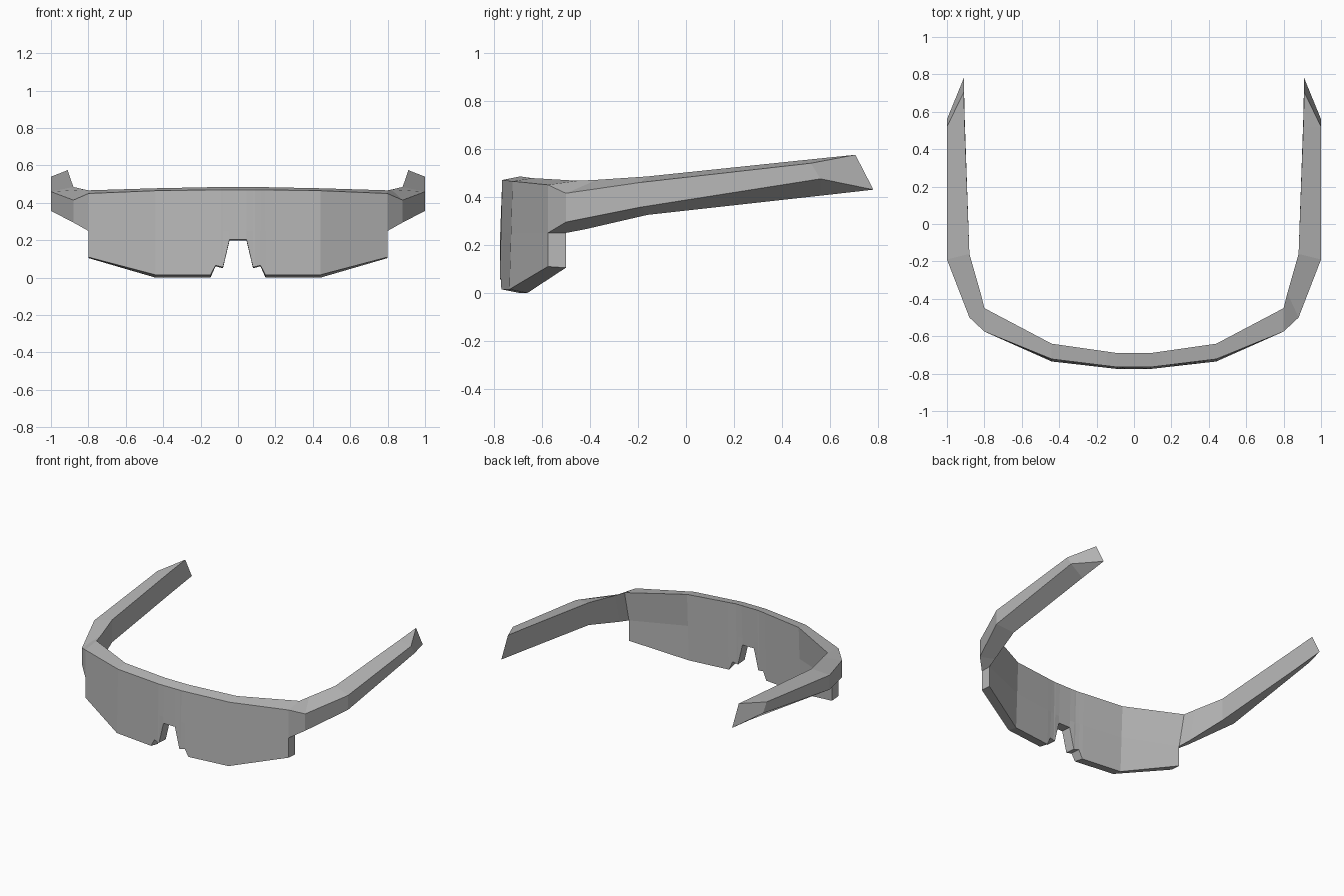
import bpy
import bmesh
from mathutils import Vector

cube = bpy.data.objects.get("Cube")
if cube:
    bpy.data.objects.remove(cube, do_unlink=True)

grey = bpy.data.materials.new("matte grey")
grey.use_nodes = True
grey.diffuse_color = (0.48, 0.48, 0.48, 1)
bsdf = grey.node_tree.nodes["Principled BSDF"]
bsdf.inputs["Base Color"].default_value = grey.diffuse_color
bsdf.inputs["Roughness"].default_value = 0.8


def loft(name, rings, bridges, caps):
    """Join matching rings of points; bridges lists the ring sides to fill."""
    bm = bmesh.new()
    loops = [[bm.verts.new(p) for p in ring] for ring in rings]
    for a, b in zip(loops, loops[1:]):
        for i in bridges:
            j = (i + 1) % len(a)
            bm.faces.new((a[i], a[j], b[j], b[i]))
    for ring, corners in caps:
        bm.faces.new([loops[ring][c] for c in corners])
    bmesh.ops.recalc_face_normals(bm, faces=bm.faces)
    mesh = bpy.data.meshes.new(name)
    bm.to_mesh(mesh)
    bm.free()
    mesh.materials.append(grey)
    obj = bpy.data.objects.new(name, mesh)
    bpy.context.collection.objects.link(obj)
    return obj


def mirrored(points):
    return [(-x, y, z) for x, y, z in points]


# Wrap-around shield: cross-sections follow these bend lines outwards
BENDS = (0.09, 0.44, 0.80)
FRONT_TOP = ((-0.765, 0.47), (-0.722, 0.465), (-0.575, 0.45))
BACK_TOP = ((-0.69, 0.485), (-0.64, 0.478), (-0.45, 0.467))
FRONT_LOW = (-0.775, -0.735, -0.575)
BACK_LOW = (-0.70, -0.66, -0.50)
MID_Z = 0.25


def along(x, values):
    """Interpolate values given at the bend lines."""
    if x <= BENDS[0]:
        return values[0]
    k = 0 if x <= BENDS[1] else 1
    t = (x - BENDS[k]) / (BENDS[k + 1] - BENDS[k])
    return values[k] + (values[k + 1] - values[k]) * t


def section(x, low):
    ft_y, ft_z = (along(x, [p[i] for p in FRONT_TOP]) for i in (0, 1))
    bt_y, bt_z = (along(x, [p[i] for p in BACK_TOP]) for i in (0, 1))
    fl, bl = along(x, FRONT_LOW), along(x, BACK_LOW)
    # Lower edge drops slightly to the back, except over the nose bridge
    drop = 0.015 if low < 0.03 else 0.005
    half = (ft_z - MID_Z) / (ft_z - low)
    back_half = half + (1 - half) * max(0, (x - 0.44) / 0.36)
    return [(x, ft_y, ft_z), (x, ft_y + (fl - ft_y) * half, MID_Z),
            (x, fl, low), (x, bl, low - drop),
            (x, bt_y + (bl - bt_y) * back_half, MID_Z), (x, bt_y, bt_z)]


# Lower outline from the nose notch to the outer corner
outline = ((0.045, 0.205), (0.08, 0.057), (0.09, 0.058), (0.12, 0.066),
           (0.147, 0.015), (0.44, 0.015), (0.80, 0.11))
half = [section(x, low) for x, low in outline]
rings = [mirrored(r) for r in reversed(half)] + half
side = (1, 2, 3, 4)
loft("shield", rings, range(6), [(0, side), (-1, side)])

# Temple arms: outer top, outer bottom, inner bottom, inner top
arm = [
    [(0.80, -0.575, 0.45), (0.80, -0.575, 0.25),
     (0.80, -0.50, 0.25), (0.80, -0.45, 0.467)],
    [(0.88, -0.50, 0.415), (0.88, -0.50, 0.295),
     (0.82, -0.42, 0.265), (0.82, -0.37, 0.471)],
    [(1.0, -0.19, 0.46), (1.0, -0.19, 0.357),
     (0.88, -0.16, 0.325), (0.88, -0.16, 0.485)],
    [(1.0, 0.52, 0.54), (1.0, 0.56, 0.475),
     (0.905, 0.56, 0.405), (0.905, 0.52, 0.556)],
]
tip = [(0.91, 0.705, 0.575), (0.91, 0.78, 0.43)]
arm.append([tip[0], tip[1], tip[1], tip[0]])
for name, points in (("left_temple", arm),
                     ("right_temple", [mirrored(r) for r in arm])):
    temple = loft(name, points[:-1], range(4), [])
    # Close the arm with a wedge tip
    bm = bmesh.new()
    bm.from_mesh(temple.data)
    bm.verts.ensure_lookup_table()
    end = bm.verts[-4:]
    top, low = (bm.verts.new(Vector(p)) for p in points[-1][:2])
    for face in ((end[0], end[1], low, top), (end[1], end[2], low),
                 (end[2], end[3], top, low), (end[3], end[0], top)):
        bm.faces.new(face)
    bmesh.ops.recalc_face_normals(bm, faces=bm.faces)
    bm.to_mesh(temple.data)
    bm.free()
